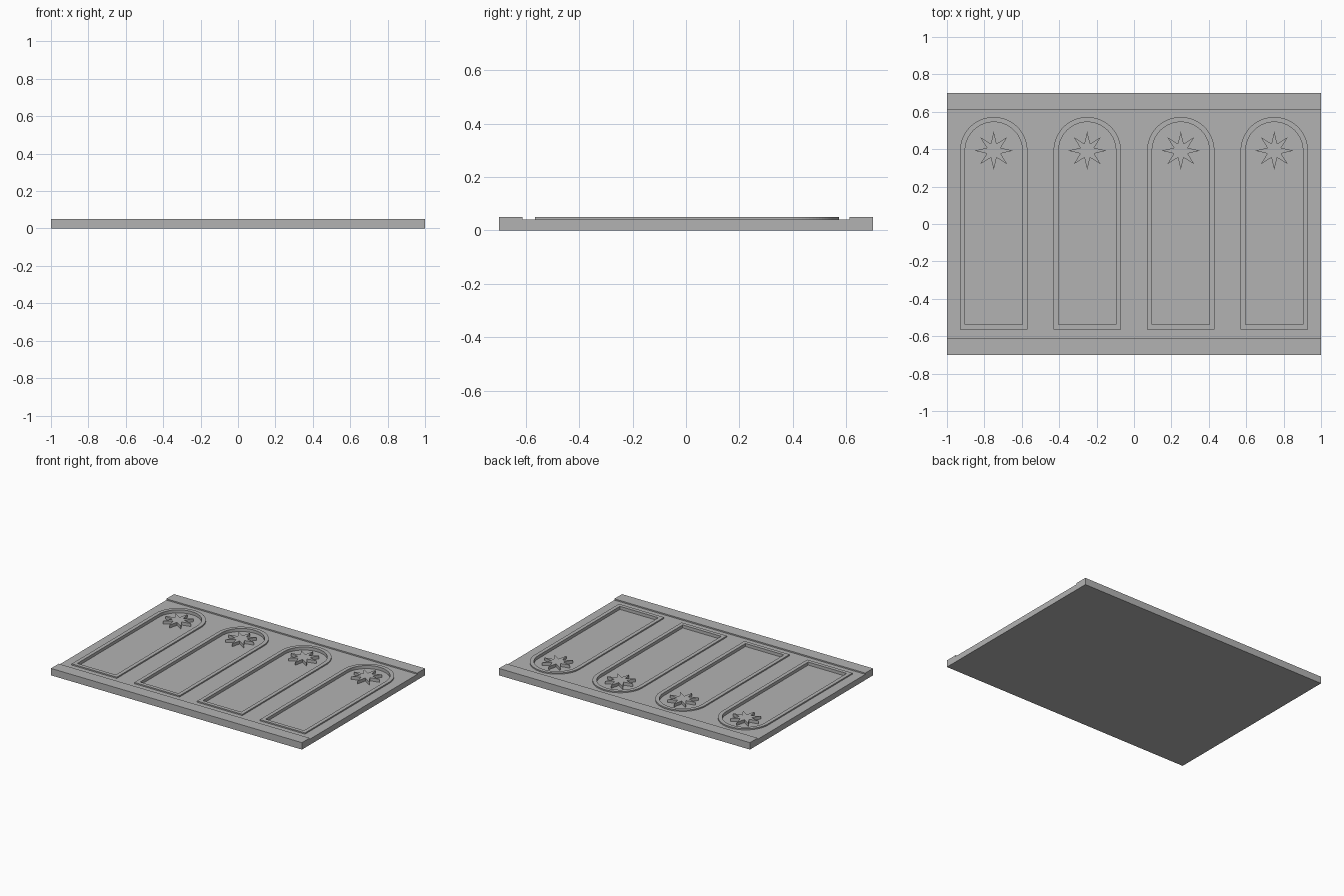
import bpy, bmesh
from math import sin, cos, pi

if "Cube" in bpy.data.objects:
    bpy.data.objects.remove(bpy.data.objects["Cube"])

DECK, TOP, FLOOR = 0.041, 0.05, 0.028
HALF, BOTTOM, SPRING = 0.153, -0.538, 0.392   # arch panel opening
RIM = 0.027

grey = bpy.data.materials.new("plain_grey")
grey.use_nodes = True
colour = (0.45, 0.45, 0.45, 1)
grey.diffuse_color = colour
grey.node_tree.nodes["Principled BSDF"].inputs["Base Color"].default_value = colour


def finish(name, bm):
    bmesh.ops.recalc_face_normals(bm, faces=bm.faces)
    mesh = bpy.data.meshes.new(name)
    bm.to_mesh(mesh)
    bm.free()
    mesh.materials.append(grey)
    obj = bpy.data.objects.new(name, mesh)
    bpy.context.collection.objects.link(obj)
    return obj


def prism(name, points, offset):
    """Extrude a flat polygon of 3D points along an offset."""
    bm = bmesh.new()
    face = bm.faces.new([bm.verts.new(p) for p in points])
    out = bmesh.ops.extrude_face_region(bm, geom=[face])
    moved = [g for g in out["geom"] if isinstance(g, bmesh.types.BMVert)]
    bmesh.ops.translate(bm, verts=moved, vec=offset)
    return finish(name, bm)


def arch(cx, grow, steps=40):
    """Round-topped panel outline, grown outwards by a margin."""
    r = HALF + grow
    arc = [(cx + r * cos(pi * i / steps), SPRING + r * sin(pi * i / steps))
           for i in range(steps + 1)]
    return arc + [(cx - r, BOTTOM - grow), (cx + r, BOTTOM - grow)]


def rim(name, cx):
    """Raised frame that follows the arch outline."""
    bm = bmesh.new()
    loops = [[bm.verts.new((x, y, z)) for x, y in arch(cx, g)]
             for g, z in ((0, FLOOR - 0.002), (0, TOP), (RIM, TOP), (RIM, FLOOR - 0.002))]
    for a, b in zip(loops, loops[1:] + loops[:1]):
        for i in range(len(a)):
            j = (i + 1) % len(a)
            bm.faces.new((a[i], a[j], b[j], b[i]))
    return finish(name, bm)


# Slab with a raised strip along the front and back edges
section = [(-0.7, 0), (0.7, 0), (0.7, TOP), (0.612, TOP), (0.612, DECK),
           (-0.612, DECK), (-0.612, TOP), (-0.7, TOP)]
slab = prism("base_slab", [(-1, y, z) for y, z in section], (2, 0, 0))

for n, cx in enumerate((-0.75, -0.25, 0.25, 0.75), 1):
    # Sunken panel
    cutter = prism(f"panel_cutter_{n}", [(x, y, FLOOR) for x, y in arch(cx, RIM / 2)], (0, 0, 0.1))
    cutter.hide_render = True
    mod = slab.modifiers.new("panel_recess", "BOOLEAN")
    mod.operation, mod.solver, mod.object = "DIFFERENCE", "EXACT", cutter
    bpy.context.view_layer.objects.active = slab
    bpy.ops.object.modifier_apply(modifier=mod.name)
    bpy.data.objects.remove(cutter)

    # Frame around the panel
    rim(f"arch_rim_{n}", cx)

    # Eight-pointed star standing on the panel
    star = []
    for i in range(16):
        r = 0.102 if i % 2 == 0 else 0.04
        star.append((cx + r * cos(pi * i / 8), SPRING + r * sin(pi * i / 8), FLOOR - 0.002))
    prism(f"star_{n}", star, (0, 0, TOP - FLOOR + 0.002))
